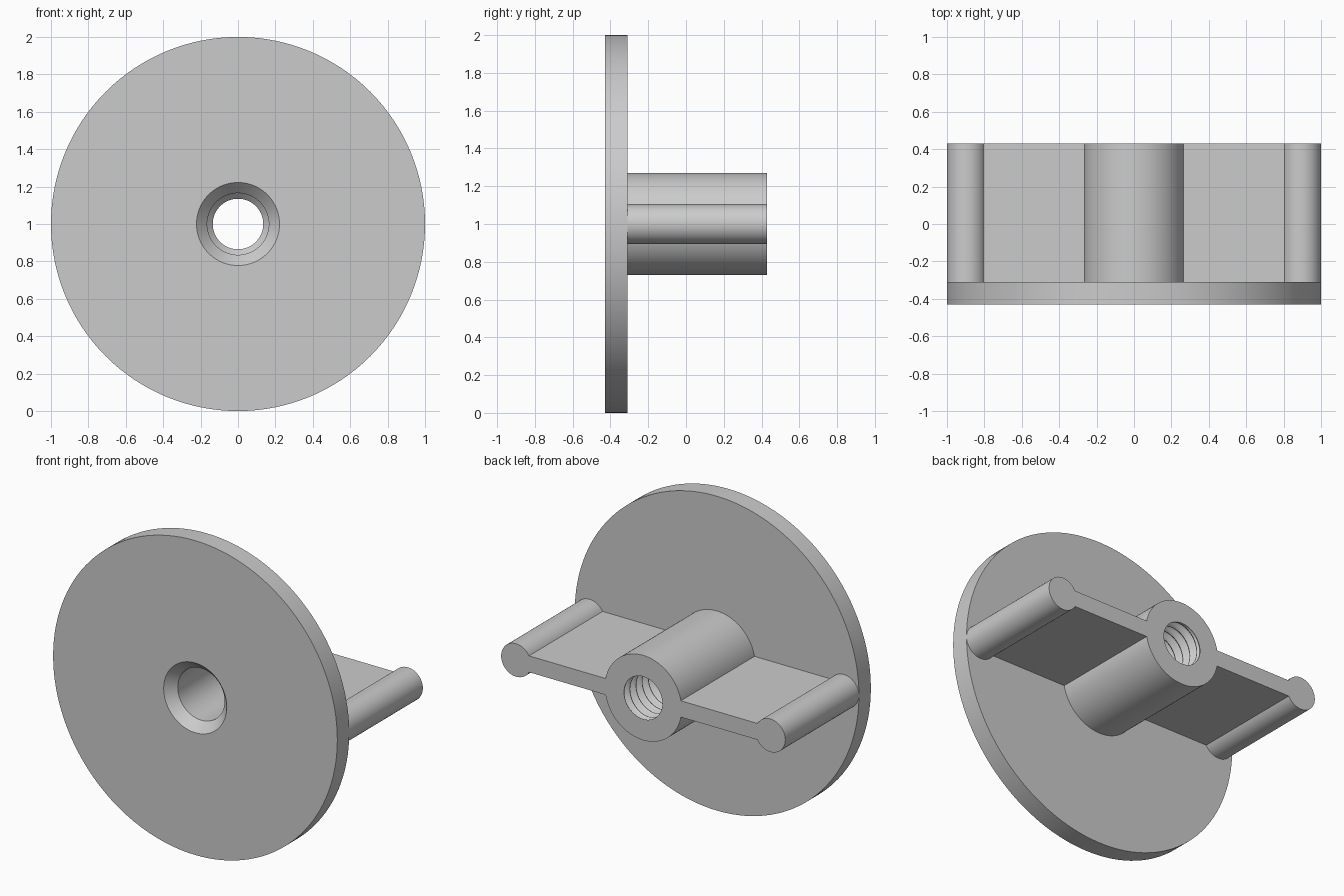
import bpy, bmesh, math

if "Cube" in bpy.data.objects:
    bpy.data.objects.remove(bpy.data.objects["Cube"])

FRONT, PLATE_BACK, BACK = -0.43, -0.31, 0.43   # positions along y
AXIS = 1.0                                     # height of the turning axis
SEGS = 128
HUB_R, CLEAR_R, MINOR_R = 0.27, 0.165, 0.135
THREAD_START, PITCH, DEPTH = 0.06, 0.062, 0.03

grey = bpy.data.materials.new("plain grey")
grey.use_nodes = True
grey.diffuse_color = (0.6, 0.6, 0.6, 1)
grey.node_tree.nodes["Principled BSDF"].inputs["Base Color"].default_value = (0.6, 0.6, 0.6, 1)


def finish(bm, name):
    """Turn a bmesh into a shaded object."""
    bmesh.ops.remove_doubles(bm, verts=bm.verts[:], dist=1e-5)
    mesh = bpy.data.meshes.new(name)
    bm.to_mesh(mesh)
    bm.free()
    mesh.materials.append(grey)
    obj = bpy.data.objects.new(name, mesh)
    bpy.context.collection.objects.link(obj)
    bpy.ops.object.select_all(action='DESELECT')
    obj.select_set(True)
    bpy.context.view_layer.objects.active = obj
    bpy.ops.object.shade_smooth_by_angle(angle=math.radians(30))
    return obj


def turned(name, rows, point):
    """Skin rows around the y axis; point(row, turn) gives radius and y."""
    bm = bmesh.new()
    grid = []
    for row in rows:
        ring = []
        for j in range(SEGS + 1):
            a = 2 * math.pi * j / SEGS
            r, y = point(row, j / SEGS)
            ring.append(bm.verts.new((r * math.cos(a), y, AXIS + r * math.sin(a))))
        grid.append(ring)
    for p, q in zip(grid, grid[1:]):
        for j in range(SEGS):
            bm.faces.new((p[j], q[j], q[j + 1], p[j + 1]))
    return finish(bm, name)


def lathe(name, profile):
    return turned(name, profile, lambda row, turn: row)


# Round plate with countersunk hole
lathe("round_plate", [(CLEAR_R, FRONT + 0.06), (0.222, FRONT), (1, FRONT),
                      (1, PLATE_BACK), (HUB_R, PLATE_BACK)])

# Hub barrel and its back face
lathe("hub", [(HUB_R, PLATE_BACK), (HUB_R, BACK), (MINOR_R, BACK)])

# Smooth bore, narrowing to the thread
lathe("clearance_bore", [(MINOR_R, THREAD_START), (CLEAR_R, THREAD_START - 0.03),
                         (CLEAR_R, FRONT + 0.06)])


# Helical thread: rows follow the helix and are trimmed at both ends
def thread_point(row, turn):
    y = THREAD_START + (row / 8 - turn) * PITCH
    y = min(max(y, THREAD_START), BACK)
    phase = ((y - THREAD_START) / PITCH + turn) % 1
    groove = min(max(3 * (0.5 - abs(phase - 0.5)) - 0.25, 0), 1)
    fade = min(1, (y - THREAD_START) / 0.02, (BACK - y) / 0.02)
    return MINOR_R + DEPTH * groove * fade, y


turns = math.ceil((BACK - THREAD_START) / PITCH) + 1
turned("threaded_bore", range(turns * 8, -1, -1), thread_point)


# Wings: flat web ending in a round bead, extruded along y
def wing(name, side):
    bead_x, bead_r, half = 0.895, 0.105, 0.052
    start = math.pi - math.asin(half / bead_r)
    root = math.sqrt(HUB_R ** 2 - half ** 2) - 0.002
    outline = [(root, -half)]
    for i in range(49):
        a = -start + 2 * start * i / 48
        outline.append((bead_x + bead_r * math.cos(a), bead_r * math.sin(a)))
    outline.append((root, half))
    bm = bmesh.new()
    face = bm.faces.new([bm.verts.new((side * x, PLATE_BACK - 0.01, AXIS + z))
                         for x, z in outline])
    ext = bmesh.ops.extrude_face_region(bm, geom=[face])
    verts = [g for g in ext["geom"] if isinstance(g, bmesh.types.BMVert)]
    bmesh.ops.translate(bm, verts=verts, vec=(0, BACK - PLATE_BACK + 0.01, 0))
    bmesh.ops.recalc_face_normals(bm, faces=bm.faces[:])
    finish(bm, name)


wing("left_wing", 1)
wing("right_wing", -1)
